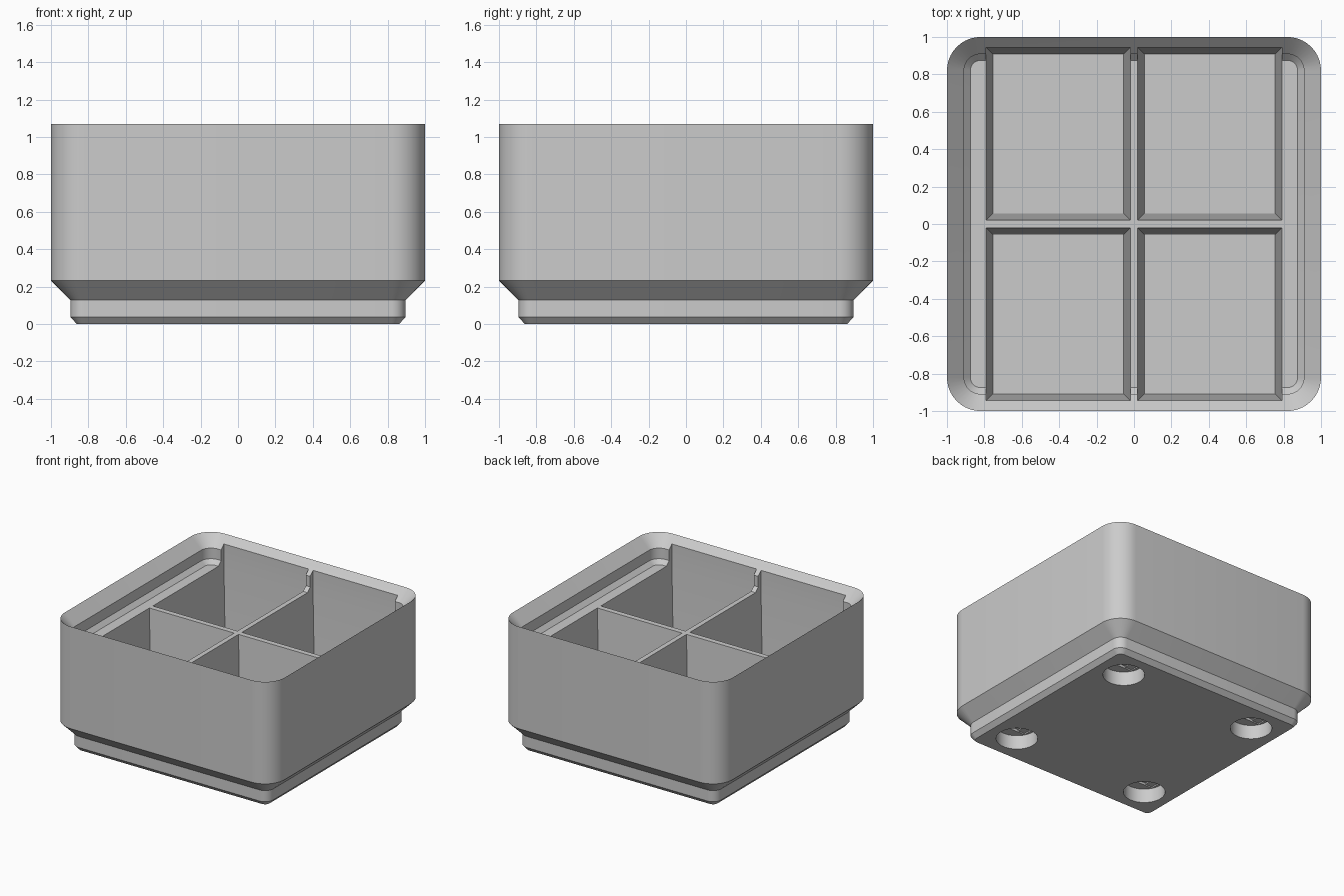
import bpy, bmesh, math

cube = bpy.data.objects.get("Cube")
if cube:
    bpy.data.objects.remove(cube, do_unlink=True)

grey = bpy.data.materials.new("plain grey")
grey.use_nodes = True
colour = (0.6, 0.6, 0.6, 1)
grey.diffuse_color = colour
grey.node_tree.nodes["Principled BSDF"].inputs["Base Color"].default_value = colour

CORNER = 0.18      # outer corner radius
STEPS = 10         # segments per rounded corner
LEDGE = 0.858      # flat top of the solid inside the lip


def rounded_square(half, z):
    """Ring of points; the radius shrinks with the inset, as in an offset."""
    radius = CORNER - (1 - half)
    c = half - radius
    ring = []
    for quarter, (sx, sy) in enumerate([(1, 1), (-1, 1), (-1, -1), (1, -1)]):
        for i in range(STEPS + 1):
            a = math.pi / 2 * (quarter + i / STEPS)
            ring.append((sx * c + radius * math.cos(a), sy * c + radius * math.sin(a), z))
    return ring


def rectangle(x0, x1, y0, y1, z):
    return [(x0, y0, z), (x1, y0, z), (x1, y1, z), (x0, y1, z)]


def circle(x, y, radius, z, sides=48):
    angles = [2 * math.pi * i / sides for i in range(sides)]
    return [(x + radius * math.cos(a), y + radius * math.sin(a), z) for a in angles]


def loft(name, rings):
    """Closed solid skinned through matching rings."""
    bm = bmesh.new()
    loops = [[bm.verts.new(p) for p in ring] for ring in rings]
    n = len(loops[0])
    for low, high in zip(loops, loops[1:]):
        for i in range(n):
            j = (i + 1) % n
            bm.faces.new((low[i], low[j], high[j], high[i]))
    bm.faces.new(loops[0][::-1])
    bm.faces.new(loops[-1])
    bmesh.ops.recalc_face_normals(bm, faces=bm.faces[:])
    mesh = bpy.data.meshes.new(name)
    bm.to_mesh(mesh)
    bm.free()
    mesh.materials.append(grey)
    obj = bpy.data.objects.new(name, mesh)
    bpy.context.collection.objects.link(obj)
    return obj


# Bin body: stepped foot, straight walls, stacking lip and inner ledge
profile = [(0.862, 0), (0.895, 0.037), (0.895, 0.128), (1, 0.232), (1, 1.07),
           (0.909, 0.979), (0.909, 0.892), (0.875, LEDGE)]
body = loft("storage_bin", [rounded_square(h, z) for h, z in profile])

cutters = []
for sx in (-1, 1):
    for sy in (-1, 1):
        # Drafted pocket, running straight up through the lip
        x0, x1 = sorted((sx * 0.02, sx * 0.79))
        y0, y1 = sorted((sy * 0.022, sy * 0.945))
        d = 0.035
        cutters.append(loft("pocket_cutter", [
            rectangle(x0 + d, x1 - d, y0 + d, y1 - d, 0.3),
            rectangle(x0, x1, y0, y1, LEDGE),
            rectangle(x0, x1, y0, y1, 1.2)]))

        # Magnet hole under the foot, with a stepped recess at its top
        cx, cy = sx * 0.626, sy * 0.626
        cutters.append(loft("magnet_hole_cutter", [
            circle(cx, cy, 0.157, -0.1), circle(cx, cy, 0.157, 0.116)]))
        for length, top in ((0.135, 0.126), (0.072, 0.136)):
            w = 0.072
            cutters.append(loft("recess_cutter", [
                rectangle(cx - length, cx + length, cy - w, cy + w, z) for z in (0.08, top)]))

for cutter in cutters:
    cutter.hide_render = True
    mod = body.modifiers.new("cut", "BOOLEAN")
    mod.operation = "DIFFERENCE"
    mod.solver = "EXACT"
    mod.object = cutter

# Apply the cuts and remove the cutters
bpy.ops.object.select_all(action="DESELECT")
body.select_set(True)
bpy.context.view_layer.objects.active = body
for mod in list(body.modifiers):
    bpy.ops.object.modifier_apply(modifier=mod.name)
for cutter in cutters:
    bpy.data.objects.remove(cutter, do_unlink=True)

bpy.ops.object.shade_smooth_by_angle(angle=math.radians(25))
